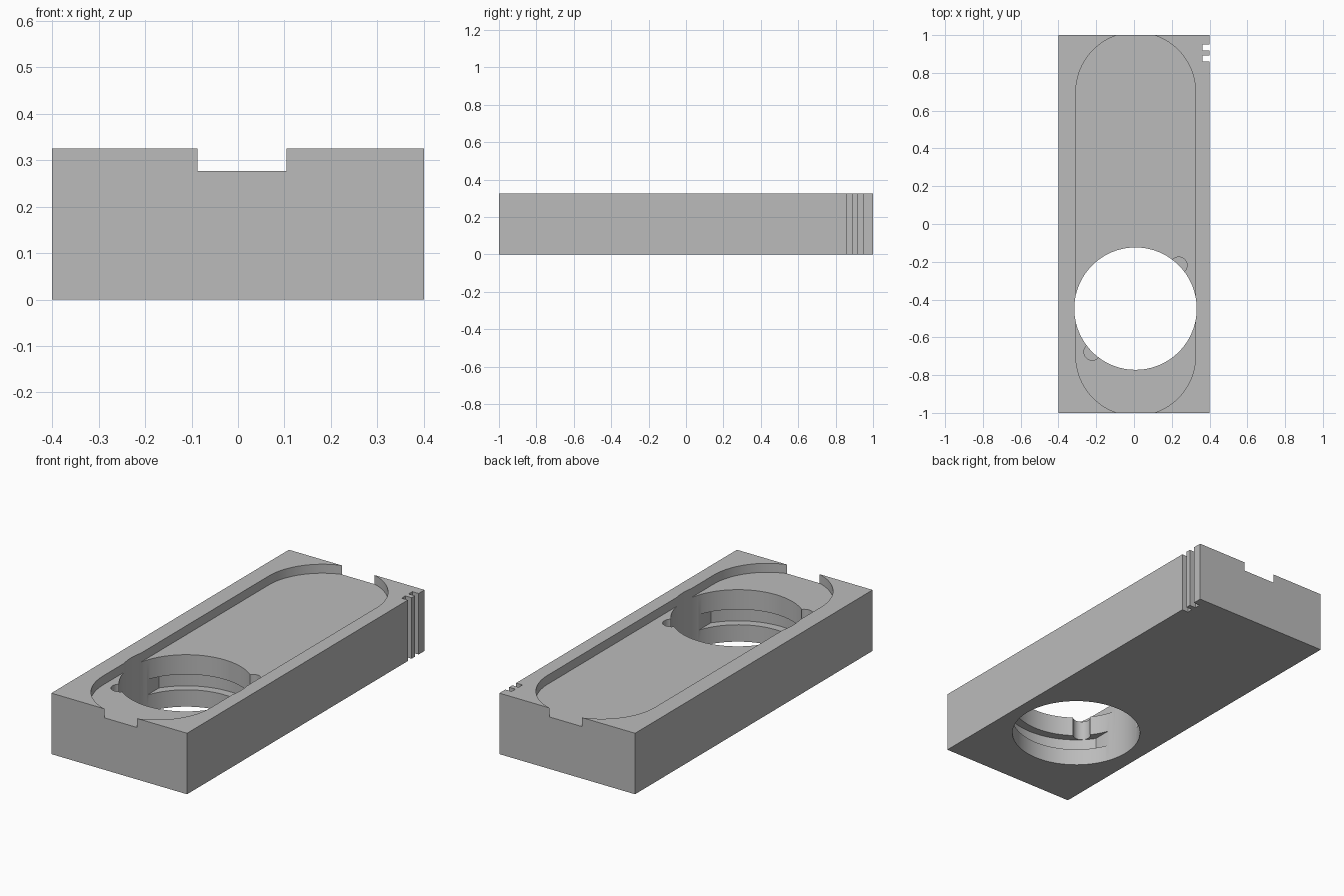
import bpy, bmesh, math
from mathutils import Matrix

if "Cube" in bpy.data.objects:
    bpy.data.objects.remove(bpy.data.objects["Cube"], do_unlink=True)

TOP, FLOOR = 0.325, 0.277          # block top and tray floor
CX, CY, R = 0.008, -0.448, 0.324   # round hole
G_LOW, G_HIGH = 0.09, 0.172        # locking groove heights

grey = bpy.data.materials.new("plain grey")
grey.use_nodes = True
grey.diffuse_color = (0.5, 0.5, 0.5, 1)
grey.node_tree.nodes["Principled BSDF"].inputs["Base Color"].default_value = (0.5, 0.5, 0.5, 1)


def prism(name, outline, z0, z1):
    """Extrude a counter-clockwise outline from z0 to z1."""
    bm = bmesh.new()
    base = bm.faces.new([bm.verts.new((x, y, z0)) for x, y in outline])
    up = bmesh.ops.extrude_face_region(bm, geom=[base])
    verts = [v for v in up["geom"] if isinstance(v, bmesh.types.BMVert)]
    bmesh.ops.translate(bm, verts=verts, vec=(0, 0, z1 - z0))
    bmesh.ops.recalc_face_normals(bm, faces=bm.faces)
    mesh = bpy.data.meshes.new(name)
    bm.to_mesh(mesh)
    bm.free()
    mesh.materials.append(grey)
    obj = bpy.data.objects.new(name, mesh)
    bpy.context.collection.objects.link(obj)
    return obj


def arc(x, y, r, start, end, n):
    angles = [math.radians(start + (end - start) * i / n) for i in range(n + 1)]
    return [(x + r * math.cos(a), y + r * math.sin(a)) for a in angles]


def circle(x, y, r, n=96):
    return arc(x, y, r, 0, 360, n)[:-1]


def rect(x0, x1, y0, y1):
    return [(x0, y0), (x1, y0), (x1, y1), (x0, y1)]


block = prism("block", rect(-0.4, 0.4, -1, 1), 0, TOP)

# Long round-ended tray, open at both ends
tray = arc(0.009, 0.698, 0.317, 0, 180, 48) + arc(0.009, -0.698, 0.317, 180, 360, 48)
cutters = [prism("tray_cutter", tray, FLOOR, TOP + 0.1)]

# Through hole
cutters.append(prism("hole_cutter", circle(CX, CY, R), -0.1, TOP + 0.2))

# Locking groove: a ring with its two sides cut straight
half, outer = 0.305, 0.369
a = math.degrees(math.acos(half / outer))
groove = arc(CX, CY, outer, a, 180 - a, 48) + arc(CX, CY, outer, 180 + a, 360 - a, 48)
cutters.append(prism("groove_cutter", groove, G_LOW, G_HIGH))

# Entry notches on opposite sides of the hole
for s in (1, -1):
    d = s * R * math.sqrt(0.5)
    cutters.append(prism("notch_cutter", circle(CX + d, CY + d, 0.044, 32), G_LOW + 0.001, FLOOR + 0.03))

# Two thin upright side slots
for y in (0.859, 0.918):
    cutters.append(prism("side_slot_cutter", rect(0.363, 0.5, y, y + 0.032), -0.1, TOP + 0.1))

bpy.context.view_layer.objects.active = block
block.select_set(True)
for c in cutters:
    mod = block.modifiers.new(c.name, "BOOLEAN")
    mod.operation, mod.solver, mod.object = "DIFFERENCE", "EXACT", c
    bpy.ops.object.modifier_apply(modifier=mod.name)
    bpy.data.objects.remove(c, do_unlink=True)

bpy.ops.object.select_all(action="DESELECT")
block.select_set(True)
bpy.ops.object.shade_smooth_by_angle(angle=math.radians(30))
